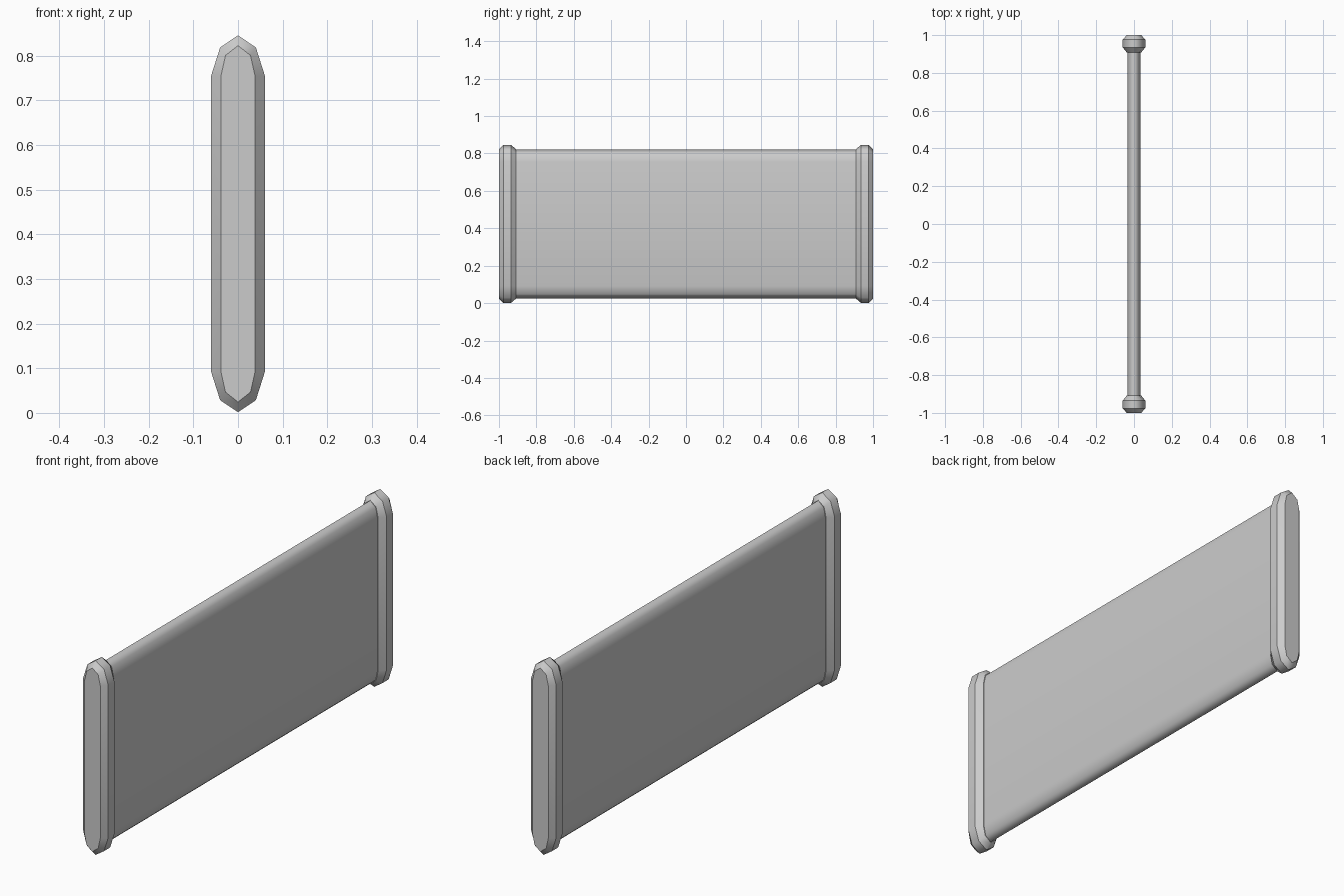
import bpy, bmesh

if "Cube" in bpy.data.objects:
    bpy.data.objects.remove(bpy.data.objects["Cube"])

MID = 0.4235  # mid height of the profile


def ring(points):
    # full 10-sided outline from the upper right quarter: (x, height above middle)
    right = points + [(x, -z) for x, z in reversed(points)]
    return right + [(-x, z) for x, z in reversed(right[1:-1])]


FULL = ring([(0, 0.422), (0.04, 0.395), (0.06, 0.332)])
INNER = ring([(0, 0.399), (0.028, 0.377), (0.038, 0.332)])
BODY = ring([(0, 0.398), (0.026, 0.375), (0.035, 0.332)])


def loft(name, sections):
    # skin the outlines along y, smooth around the outline, crisp between sections
    bm = bmesh.new()
    rings = [[bm.verts.new((x, y, z + MID)) for x, z in outline]
             for y, outline in sections]
    n = len(rings[0])
    for a, b in zip(rings, rings[1:]):
        for i in range(n):
            j = (i + 1) % n
            bm.faces.new((a[i], a[j], b[j], b[i])).smooth = True
    bm.faces.new(rings[0])
    bm.faces.new(rings[-1])
    bmesh.ops.recalc_face_normals(bm, faces=bm.faces)
    for r in rings:
        for i in range(n):
            bm.edges.get((r[i], r[(i + 1) % n])).smooth = False
    mesh = bpy.data.meshes.new(name)
    bm.to_mesh(mesh)
    bm.free()
    obj = bpy.data.objects.new(name, mesh)
    bpy.context.collection.objects.link(obj)
    return obj


# Long flat panel
loft("panel", [(-0.915, BODY), (0.915, BODY)])

# Chamfered end posts, front and back
for name, s in (("front_end_post", -1), ("back_end_post", 1)):
    loft(name, [(s * 1.0, INNER), (s * 0.977, FULL),
                (s * 0.935, FULL), (s * 0.908, INNER)])
